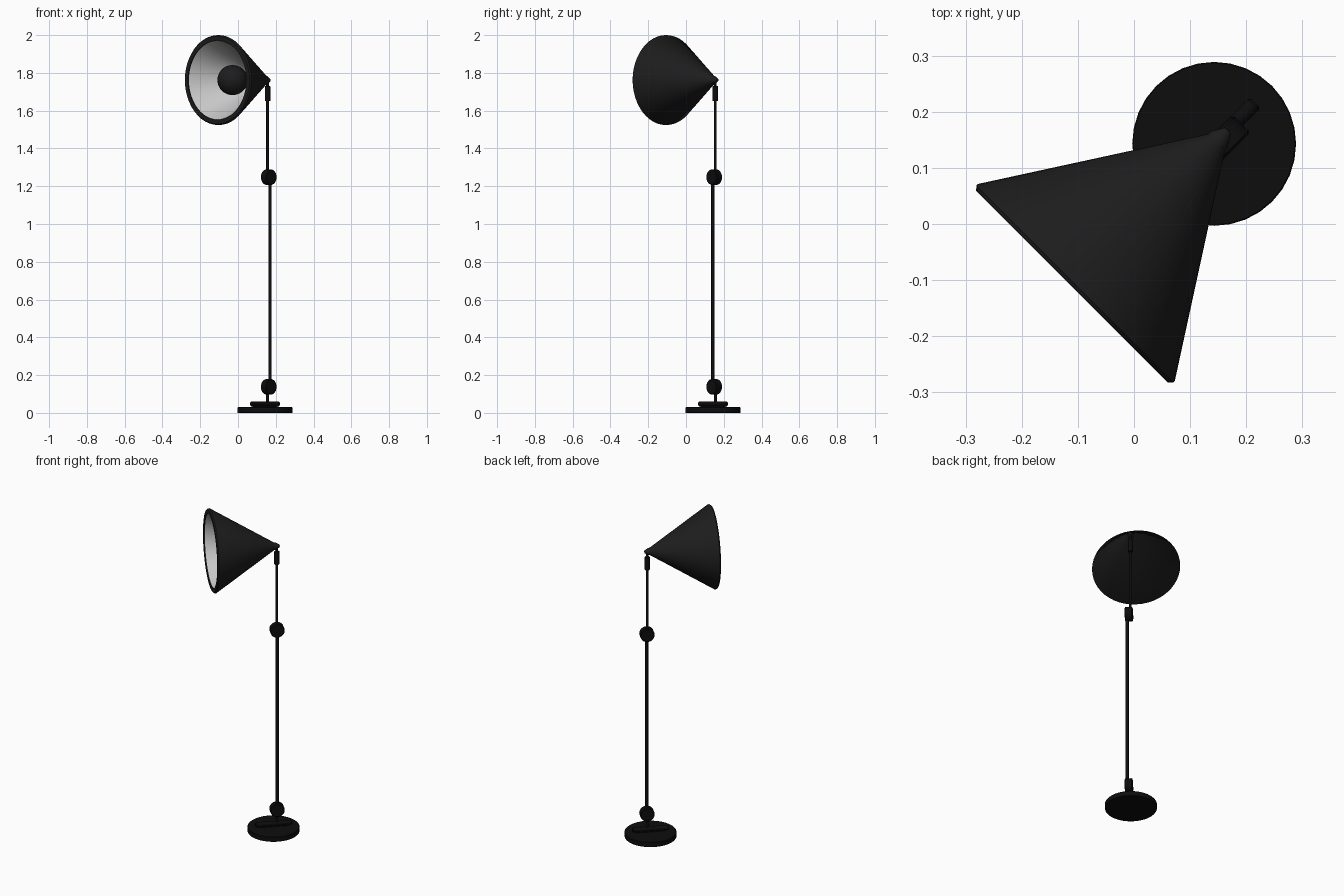
import bpy, bmesh, math
from mathutils import Vector, Matrix

if "Cube" in bpy.data.objects:
    bpy.data.objects.remove(bpy.data.objects["Cube"])

# Lamp frame: u = the way the shade faces, v = sideways, both horizontal
U = Vector((-1, -1, 0)).normalized()
V = Vector((1, -1, 0)).normalized()
Z = Vector((0, 0, 1))


def at(u, v, z):
    return U * u + V * v + Z * z


def material(name, rgb):
    m = bpy.data.materials.new(name)
    m.diffuse_color = (*rgb, 1)
    m.use_nodes = True
    m.node_tree.nodes["Principled BSDF"].inputs["Base Color"].default_value = m.diffuse_color
    return m


BLACK = material("black_metal", (0.004, 0.004, 0.004))
DARK = material("dark_shade", (0.012, 0.012, 0.012))
WHITE = material("white_lining", (0.8, 0.8, 0.8))


def add(name, bm, mat, matrix):
    bmesh.ops.remove_doubles(bm, verts=bm.verts, dist=1e-5)
    bmesh.ops.transform(bm, matrix=matrix, verts=bm.verts)
    bmesh.ops.recalc_face_normals(bm, faces=bm.faces)
    me = bpy.data.meshes.new(name)
    bm.to_mesh(me)
    bm.free()
    ob = bpy.data.objects.new(name, me)
    bpy.context.collection.objects.link(ob)
    me.materials.append(mat)
    bpy.context.view_layer.objects.active = ob
    bpy.ops.object.select_all(action='DESELECT')
    ob.select_set(True)
    bpy.ops.object.shade_smooth_by_angle(angle=math.radians(35))
    return ob


def revolve(name, profile, origin, axis, mat, sides=32, squash=1.0):
    """Spin (radius, distance) points about an axis; squash scales height."""
    bm = bmesh.new()
    vs = [bm.verts.new((r, 0, d)) for r, d in profile]
    es = [bm.edges.new(p) for p in zip(vs, vs[1:])]
    bmesh.ops.spin(bm, geom=vs + es, cent=(0, 0, 0), axis=(0, 0, 1),
                   angle=math.tau, steps=sides, use_merge=False)
    rot = axis.to_track_quat('Z', 'Y').to_matrix().to_4x4()
    return add(name, bm, mat, Matrix.Translation(origin)
               @ Matrix.Diagonal((1, 1, squash, 1)) @ rot)


def rod(name, start, end, r, mat=BLACK, sides=16, bevel=0.0):
    n = (end - start).length
    b = bevel
    prof = [(0, 0), (r - b, 0), (r, b), (r, n - b), (r - b, n), (0, n)]
    return revolve(name, prof, start, (end - start).normalized(), mat, sides)


def box(name, size, centre):
    bm = bmesh.new()
    bmesh.ops.create_cube(bm, size=1)
    bmesh.ops.scale(bm, vec=size, verts=bm.verts)
    rot = Matrix((U, V, Z)).transposed().to_4x4()
    return add(name, bm, BLACK, Matrix.Translation(centre) @ rot)


# Foot: round plate with a raised bar across it
rod("base_plate", at(-0.202, 0, 0), at(-0.202, 0, 0.03), 0.146, sides=32, bevel=0.002)
rod("base_bar", at(-0.305, 0, 0.0475), at(-0.099, 0, 0.0475), 0.0135, bevel=0.004)
box("base_bar_foot", (0.17, 0.014, 0.02), at(-0.202, 0, 0.036))

# Stand: poles step sideways at each disc joint
PU = -0.2205
rod("lower_stem", at(PU, 0.001, 0.045), at(PU, 0.001, 0.138), 0.008)
rod("main_pole", at(PU, 0.019, 0.12), at(PU, 0.019, 1.265), 0.009)
rod("upper_pole", at(PU, 0.001, 1.235), at(PU, 0.001, 1.68), 0.0075)
for label, z in (("lower", 0.138), ("upper", 1.248)):
    rod(label + "_joint", at(PU, -0.012, z), at(PU, 0.031, z), 0.041,
        sides=24, bevel=0.004)

# Shade mount
rod("mount_sleeve", at(PU, 0.001, 1.65), at(PU, 0.001, 1.73), 0.0145, bevel=0.002)
rod("mount_neck", at(PU, 0.001, 1.72), at(PU, 0.001, 1.762), 0.0075)

# Shade: cone with a flat lip, pale lining, and bulb on a socket
SZ = 1.762
C = at(0, 0.001, SZ)
revolve("shade_tip", [(0, -0.238), (0.008, -0.236), (0.021, -0.213),
                      (0.021, -0.205), (0, -0.195)], C, U, DARK, 24)
revolve("shade_cone", [(0.0, -0.207), (0.021, -0.207), (0.248, 0.146), (0.248, 0.150),
                       (0.242, 0.157), (0.218, 0.157), (0.218, 0.150)],
        C, U, DARK, 48, 0.96)
revolve("shade_lining", [(0.0, -0.175), (0.018, -0.175), (0.219, 0.152)],
        C, U, WHITE, 48, 0.96)
rod("bulb_socket", at(-0.19, 0.001, SZ), at(-0.02, 0.001, SZ), 0.025, DARK, 20)
arc = [(0.08 * math.sin(math.pi * i / 16), -0.08 * math.cos(math.pi * i / 16))
       for i in range(17)]
revolve("bulb", arc, at(0.042, 0.001, SZ), U, DARK, 32)
